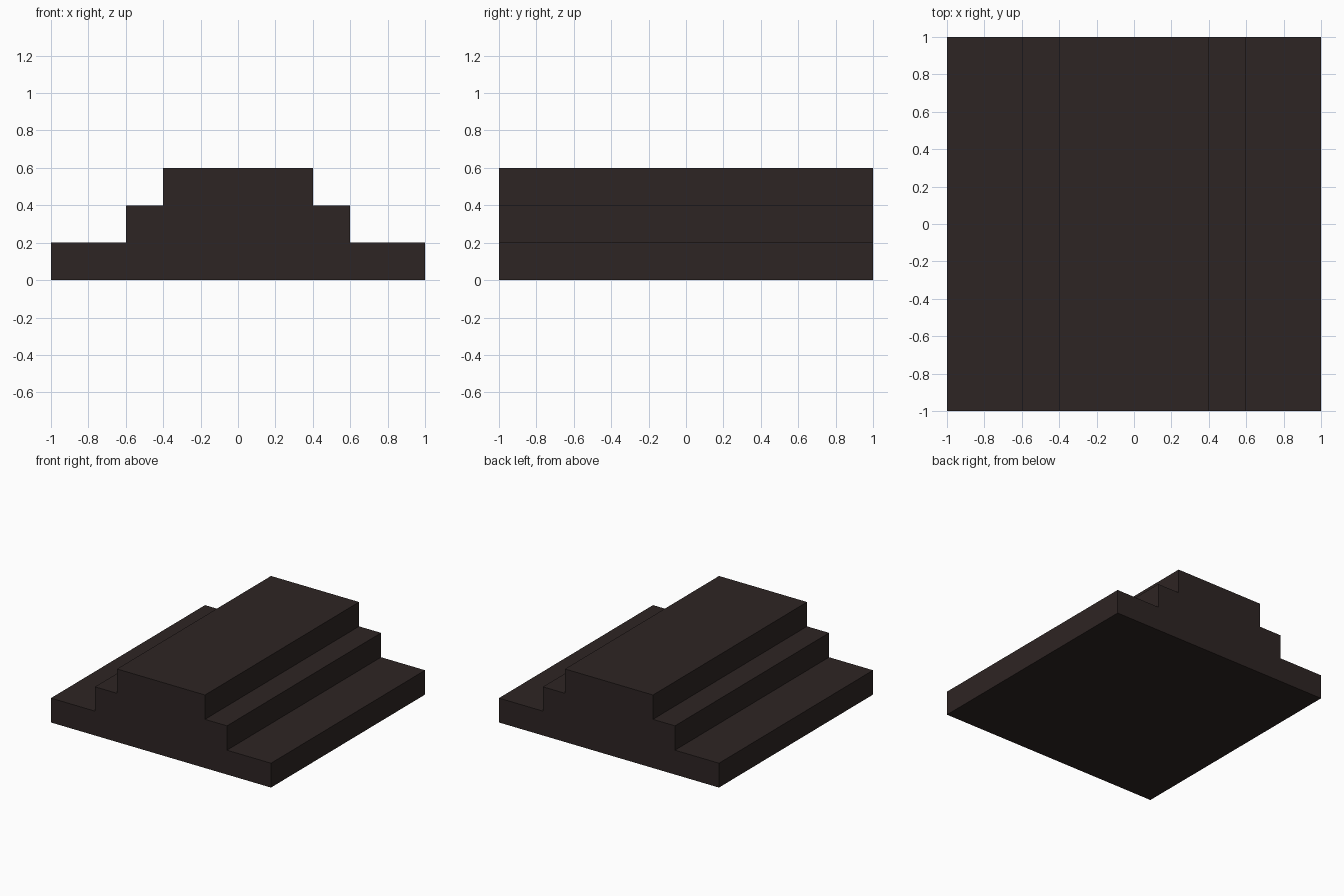
import bpy
import bmesh

if "Cube" in bpy.data.objects:
    bpy.data.objects.remove(bpy.data.objects["Cube"])

# Dark brown stone
stone = bpy.data.materials.new("dark brown stone")
stone.diffuse_color = (0.027, 0.018, 0.017, 1.0)
stone.use_nodes = True
stone.node_tree.nodes["Principled BSDF"].inputs["Base Color"].default_value = stone.diffuse_color

# Right half of the stepped profile (x, z), mirrored for the left half
half = [(1.0, 0.0), (1.0, 0.2), (0.6, 0.2), (0.6, 0.4), (0.4, 0.4), (0.4, 0.6)]
profile = half + [(-x, z) for x, z in reversed(half)]

# Stepped block: profile extruded from front to back
bm = bmesh.new()
front = bm.faces.new([bm.verts.new((x, -1.0, z)) for x, z in profile])
extruded = bmesh.ops.extrude_face_region(bm, geom=[front], use_keep_orig=True)
back_verts = [g for g in extruded["geom"] if isinstance(g, bmesh.types.BMVert)]
bmesh.ops.translate(bm, verts=back_verts, vec=(0.0, 2.0, 0.0))
bmesh.ops.recalc_face_normals(bm, faces=bm.faces[:])

mesh = bpy.data.meshes.new("stepped_block")
bm.to_mesh(mesh)
bm.free()
mesh.materials.append(stone)
block = bpy.data.objects.new("stepped_block", mesh)
bpy.context.collection.objects.link(block)
